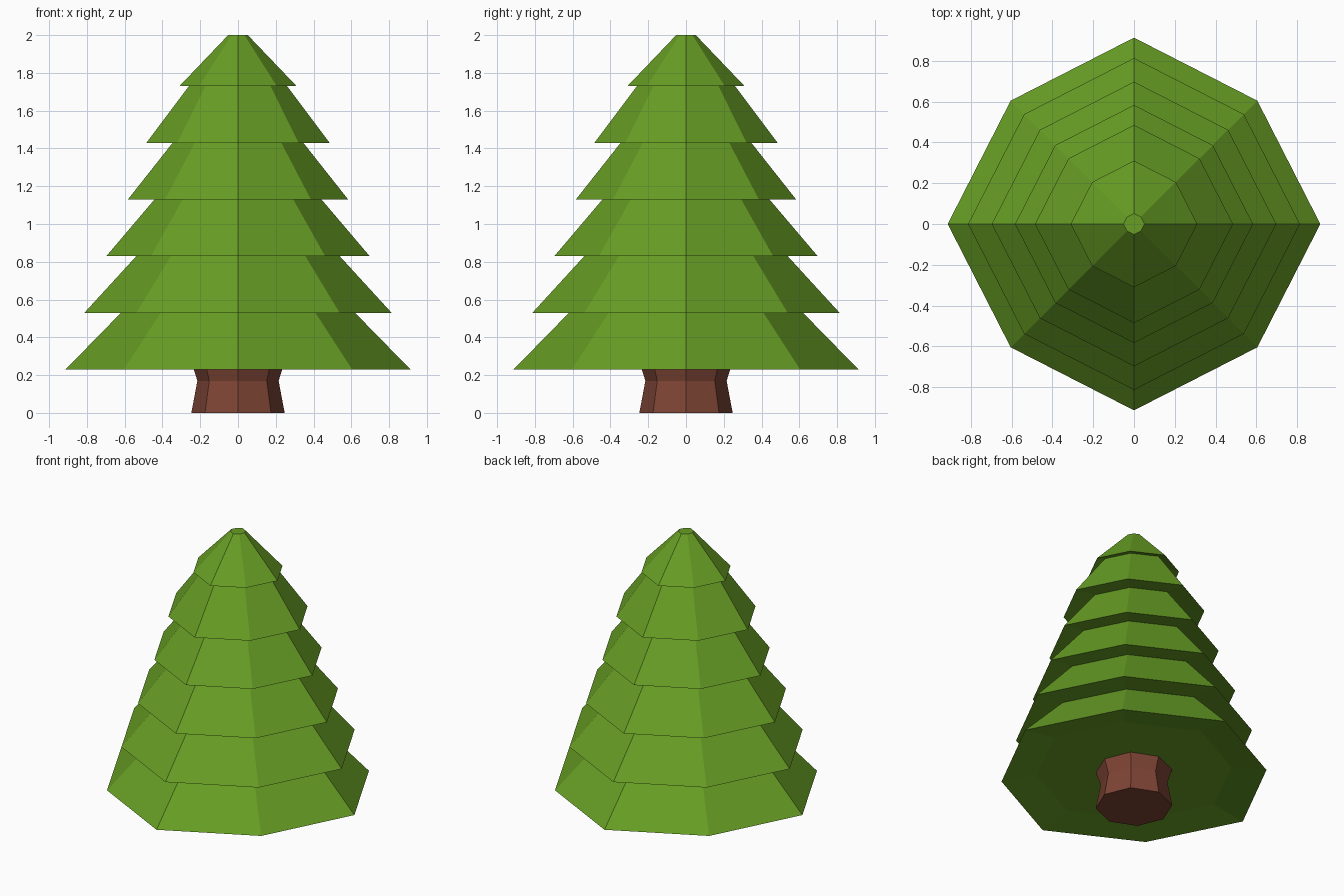
import bpy, bmesh
from math import cos, sin, pi

if "Cube" in bpy.data.objects:
    bpy.data.objects.remove(bpy.data.objects["Cube"])

def material(name, rgb):
    m = bpy.data.materials.new(name)
    m.diffuse_color = (*rgb, 1)
    m.use_nodes = True
    m.node_tree.nodes["Principled BSDF"].inputs["Base Color"].default_value = m.diffuse_color
    return m

def lathe(name, profile, diagonal, mat):
    """Eight-sided closed solid from (radius, z) points, bottom to top.
    diagonal scales the four corner spokes."""
    bm = bmesh.new()
    rings = []
    for r, z in profile:
        ring = []
        for i in range(8):
            rr = r * (diagonal if i % 2 else 1)
            ring.append(bm.verts.new((rr * cos(i * pi / 4), rr * sin(i * pi / 4), z)))
        rings.append(ring)
    for lo, hi in zip(rings, rings[1:]):
        for i in range(8):
            j = (i + 1) % 8
            bm.faces.new((lo[i], lo[j], hi[j], hi[i]))
    bm.faces.new(rings[0][::-1])
    bm.faces.new(rings[-1])
    bmesh.ops.recalc_face_normals(bm, faces=bm.faces)
    me = bpy.data.meshes.new(name)
    bm.to_mesh(me)
    bm.free()
    me.materials.append(mat)
    ob = bpy.data.objects.new(name, me)
    bpy.context.collection.objects.link(ob)
    return ob

green = material("needles", (0.136, 0.342, 0.018))
brown = material("bark", (0.205, 0.058, 0.034))

# Trunk: narrow waist, flaring into the foliage
lathe("trunk", [(0.247, 0), (0.215, 0.17), (0.247, 0.27)], 1.0, brown)

# Foliage: six stacked skirts, each with a shallow hollow underside
rims = [0.913, 0.813, 0.697, 0.583, 0.485, 0.31]
necks = [0.62, 0.54, 0.445, 0.35, 0.265]
profile = [(0.67, 0.265)]
for k, rim in enumerate(rims):
    z = 0.23 + 0.3 * k
    profile.append((rim, z))
    if k < 5:
        profile.append((necks[k] - 0.02, z + 0.32))
profile.append((0.052, 2.0))
lathe("foliage", profile, 0.936, green)
